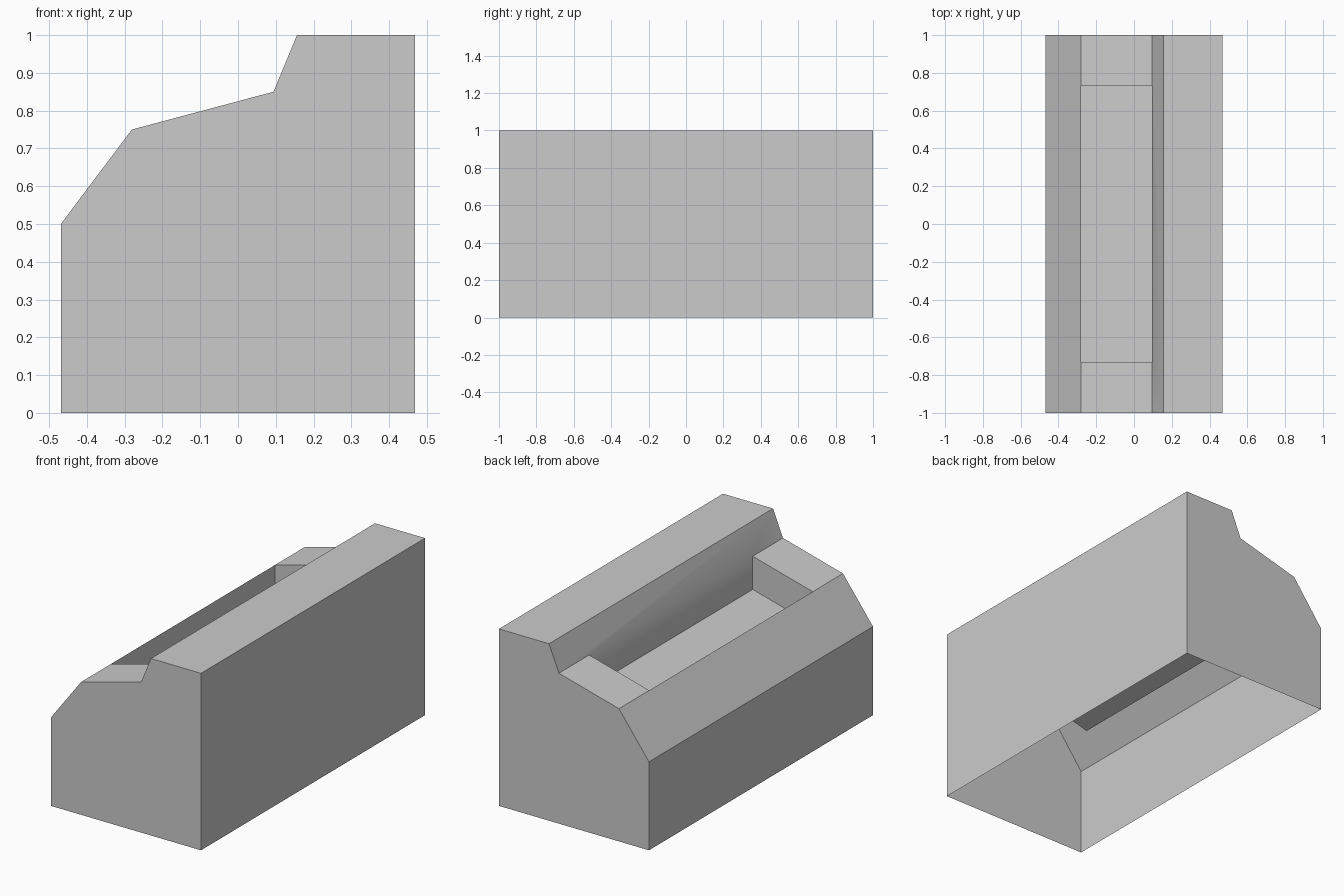
import bpy
import bmesh

cube = bpy.data.objects.get("Cube")
if cube:
    bpy.data.objects.remove(cube, do_unlink=True)

grey = bpy.data.materials.new("plain_grey")
grey.use_nodes = True
grey.diffuse_color = (0.6, 0.6, 0.6, 1)
grey.node_tree.nodes["Principled BSDF"].inputs["Base Color"].default_value = (0.6, 0.6, 0.6, 1)

HALF, POCKET, DEPTH = 1.0, 0.73, 0.1875
# Cross-section from the low wall, over the top, to the tall wall
section = [(-0.469, 0), (-0.469, 0.5), (-0.281, 0.75),
           (0.094, 0.85), (0.156, 1), (0.469, 1), (0.469, 0)]
LEDGE_LOW, LEDGE_HIGH = 2, 3

bm = bmesh.new()


def row(y, points):
    return [bm.verts.new((x, y, z)) for x, z in points]


# Open-bottomed housing: both end walls and the strips between them
front, back = row(-HALF, section), row(HALF, section)
bm.faces.new(front)
bm.faces.new(back)

# Rim and floor of the pocket sunk into the sloping ledge
ledge = section[LEDGE_LOW:LEDGE_HIGH + 1]
floor = [(x, z - DEPTH) for x, z in ledge]
rim_front, rim_back = row(-POCKET, ledge), row(POCKET, ledge)
floor_front, floor_back = row(-POCKET, floor), row(POCKET, floor)

for i in range(len(section) - 1):
    if i == LEDGE_LOW:
        continue
    loop = [front[i], front[i + 1], back[i + 1], back[i]]
    if i + 1 == LEDGE_LOW:
        loop[2:2] = [rim_front[0], rim_back[0]]
    if i == LEDGE_HIGH:
        loop += [rim_back[1], rim_front[1]]
    bm.faces.new(loop)

# Ledge pads at each end, pocket end walls, side walls and floor
for outer, rim, low in ((front, rim_front, floor_front), (back, rim_back, floor_back)):
    bm.faces.new([outer[LEDGE_LOW], outer[LEDGE_HIGH], rim[1], rim[0]])
    bm.faces.new([rim[0], rim[1], low[1], low[0]])
for side in (0, 1):
    bm.faces.new([rim_front[side], rim_back[side], floor_back[side], floor_front[side]])
bm.faces.new(floor_front + floor_back[::-1])

bmesh.ops.recalc_face_normals(bm, faces=bm.faces)
bm.normal_update()
if next(f for f in bm.faces if f.verts[0] in floor_front and f.verts[2] in floor_back
        and abs(f.normal.z) > 0.9).normal.z < 0:
    bmesh.ops.reverse_faces(bm, faces=bm.faces)

mesh = bpy.data.meshes.new("housing")
bm.to_mesh(mesh)
bm.free()
mesh.materials.append(grey)
housing = bpy.data.objects.new("housing", mesh)
bpy.context.collection.objects.link(housing)

# The steep face blends softly into the pocket wall; all other edges stay sharp
bpy.context.view_layer.objects.active = housing
housing.select_set(True)
bpy.ops.object.shade_smooth_by_angle(angle=0.5)
